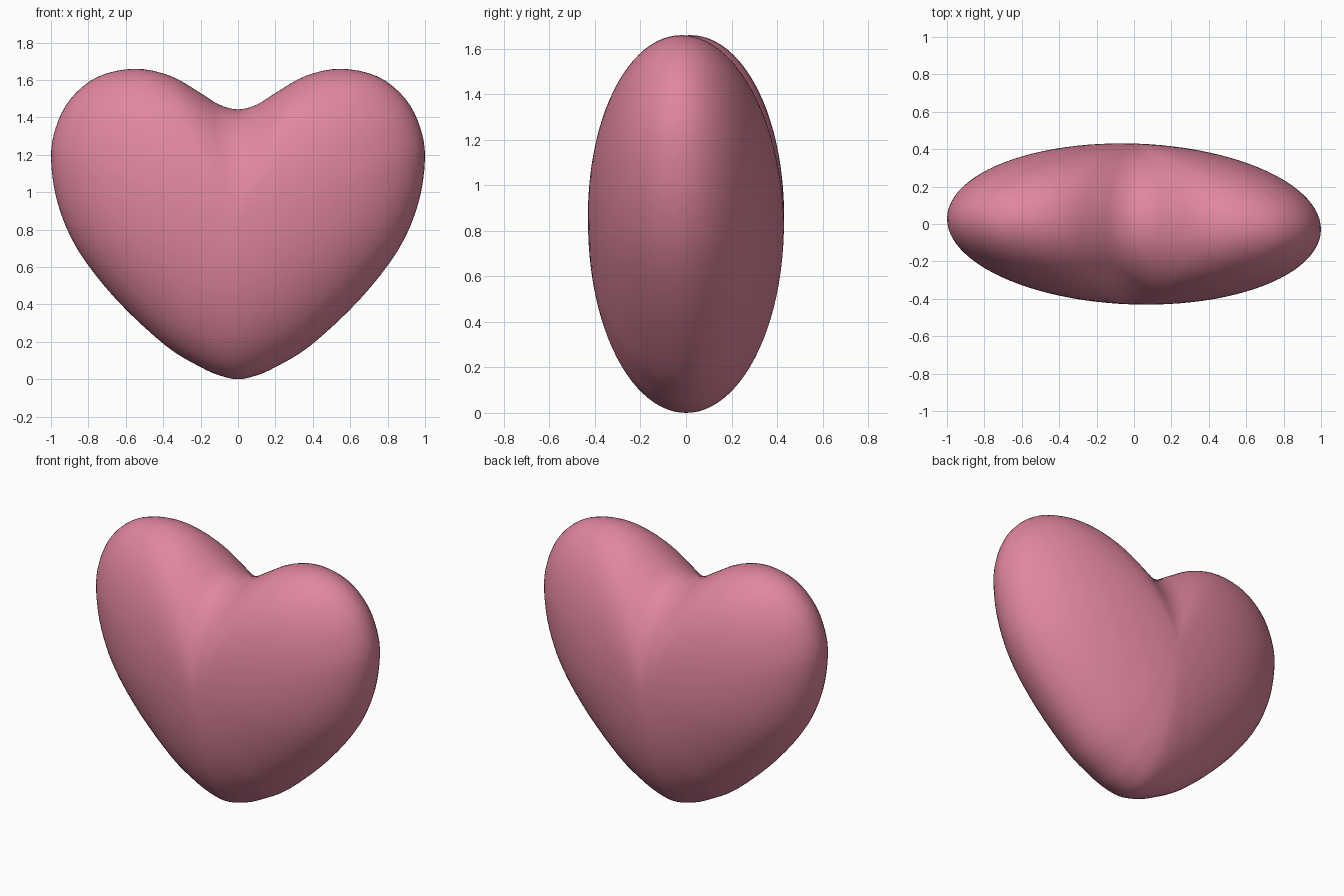
import bpy, bmesh, math
from mathutils import Vector, Matrix

if "Cube" in bpy.data.objects:
    bpy.data.objects.remove(bpy.data.objects["Cube"])

CENTRE_Z, DEPTH, TURN = 0.83, 0.43, math.radians(-2)

# right half of the heart outline, from notch to bottom tip (x, z)
half = [(0, 1.443), (0.1, 1.468), (0.2, 1.53), (0.36, 1.621), (0.55, 1.66),
        (0.75, 1.617), (0.895, 1.50), (0.975, 1.345), (1.0, 1.175),
        (0.963, 0.935), (0.856, 0.69), (0.65, 0.425), (0.385, 0.178),
        (0.2, 0.065), (0.1, 0.021), (0, 0.0)]
outline = [Vector(p) for p in half] + [Vector((-x, z)) for x, z in half[-2:0:-1]]
n = len(outline)


def heart(u):
    """Smooth closed curve through the outline, u in 0..1."""
    i, t = divmod(u * n, 1.0)
    a, b, c, d = (outline[(int(i) + k) % n] for k in (-1, 0, 1, 2))
    return 0.5 * (2 * b + (c - a) * t + (2 * a - 5 * b + 4 * c - d) * t * t
                  + (3 * b - a - 3 * c + d) * t ** 3)


# puffed heart: a sphere whose circular rings become scaled heart outlines
bm = bmesh.new()
bmesh.ops.create_uvsphere(bm, u_segments=n * 4, v_segments=48, radius=1)
for v in bm.verts:
    s = math.hypot(v.co.x, v.co.y)
    u = (math.atan2(v.co.y, v.co.x) / math.tau) % 1.0
    p = heart(u)
    v.co = (p.x * s, v.co.z * DEPTH, CENTRE_Z + (p.y - CENTRE_Z) * s)
bmesh.ops.rotate(bm, verts=bm.verts, matrix=Matrix.Rotation(TURN, 3, 'Z'))
bmesh.ops.recalc_face_normals(bm, faces=bm.faces)
for f in bm.faces:
    f.smooth = True

mesh = bpy.data.meshes.new("heart")
bm.to_mesh(mesh)
bm.free()
pink = bpy.data.materials.new("rose pink")
pink.diffuse_color = (0.75, 0.24, 0.34, 1)
pink.use_nodes = True
pink.node_tree.nodes["Principled BSDF"].inputs["Base Color"].default_value = pink.diffuse_color
mesh.materials.append(pink)
bpy.context.collection.objects.link(bpy.data.objects.new("heart", mesh))
